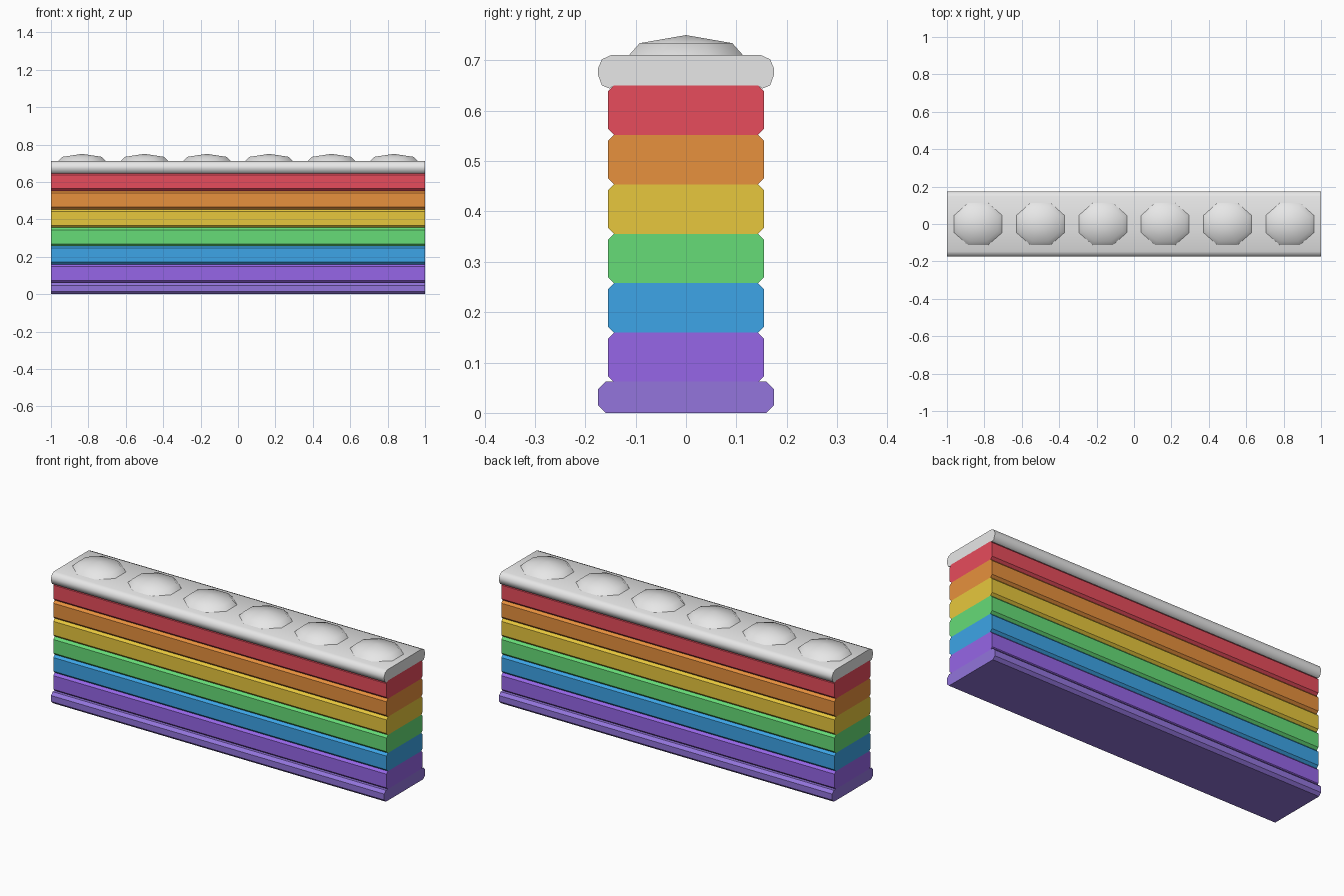
import bpy, bmesh, math

if "Cube" in bpy.data.objects:
    bpy.data.objects.remove(bpy.data.objects["Cube"])

def lin(c):
    return c / 12.92 if c <= 0.04045 else ((c + 0.055) / 1.055) ** 2.4

def material(name, hexcode):
    m = bpy.data.materials.new(name)
    rgb = [lin(int(hexcode[i:i + 2], 16) / 255) for i in (0, 2, 4)]
    m.diffuse_color = (*rgb, 1)
    m.use_nodes = True
    m.node_tree.nodes["Principled BSDF"].inputs["Base Color"].default_value = m.diffuse_color
    return m

def finish(name, bm, mat, smooth=False):
    bmesh.ops.recalc_face_normals(bm, faces=bm.faces)
    me = bpy.data.meshes.new(name)
    bm.to_mesh(me)
    bm.free()
    me.materials.append(mat)
    for p in me.polygons:
        p.use_smooth = smooth
    ob = bpy.data.objects.new(name, me)
    bpy.context.collection.objects.link(ob)
    return ob

def beam(name, half_profile, mat):
    """Extrude a mirrored (y, z) profile along the full length in x."""
    pts = half_profile + [(-y, z) for y, z in reversed(half_profile)]
    bm = bmesh.new()
    face = bm.faces.new([bm.verts.new((-1, y, z)) for y, z in pts])
    ext = bmesh.ops.extrude_face_region(bm, geom=[face])
    verts = [v for v in ext["geom"] if isinstance(v, bmesh.types.BMVert)]
    bmesh.ops.translate(bm, verts=verts, vec=(2, 0, 0))
    return finish(name, bm, mat)

def chamfered(half, z0, z1, c):
    return [(half - c, z0), (half, z0 + c), (half, z1 - c), (half - c, z1)]

# Base plinth
beam("base", chamfered(0.175, 0, 0.062, 0.015), material("dull violet", "9375DC"))

# Stacked colour bands, bottom to top
bands = [("purple", "A671FF"), ("blue", "44B6FF"), ("green", "66DC77"),
         ("yellow", "FFDC44"), ("orange", "FFA044"), ("red", "FF5566")]
z0, step = 0.061, 0.0982
for i, (name, code) in enumerate(bands):
    z = z0 + i * step
    beam(name + "_band", chamfered(0.155, z, z + step, 0.012), material(name, code))

# Rounded coping on top
white = material("white", "FFFFFF")
cap = beam("coping", [(0.143, 0.65), (0.152, 0.644), (0.167, 0.650), (0.175, 0.672),
                      (0.175, 0.683), (0.167, 0.702), (0.147, 0.711)], white)
bpy.ops.object.select_all(action="DESELECT")
cap.select_set(True)
bpy.context.view_layer.objects.active = cap
bpy.ops.object.shade_smooth_by_angle(angle=math.radians(50))

# Row of low octagonal domes
def dome(name, cx):
    bm = bmesh.new()
    rings = []
    for apothem, z in ((0.115, 0.708), (0.092, 0.734)):
        r = apothem / math.cos(math.pi / 8)
        rings.append([bm.verts.new((cx + 1.14 * r * math.cos(a), r * math.sin(a), z))
                      for a in (math.pi / 8 + k * math.pi / 4 for k in range(8))])
    apex = bm.verts.new((cx, 0, 0.75))
    low, high = rings
    for k in range(8):
        n = (k + 1) % 8
        bm.faces.new((low[k], low[n], high[n], high[k]))
        bm.faces.new((high[k], high[n], apex))
    finish(name, bm, white, smooth=True)

for i in range(6):
    dome(f"dome_{i + 1}", (i - 2.5) / 3)
